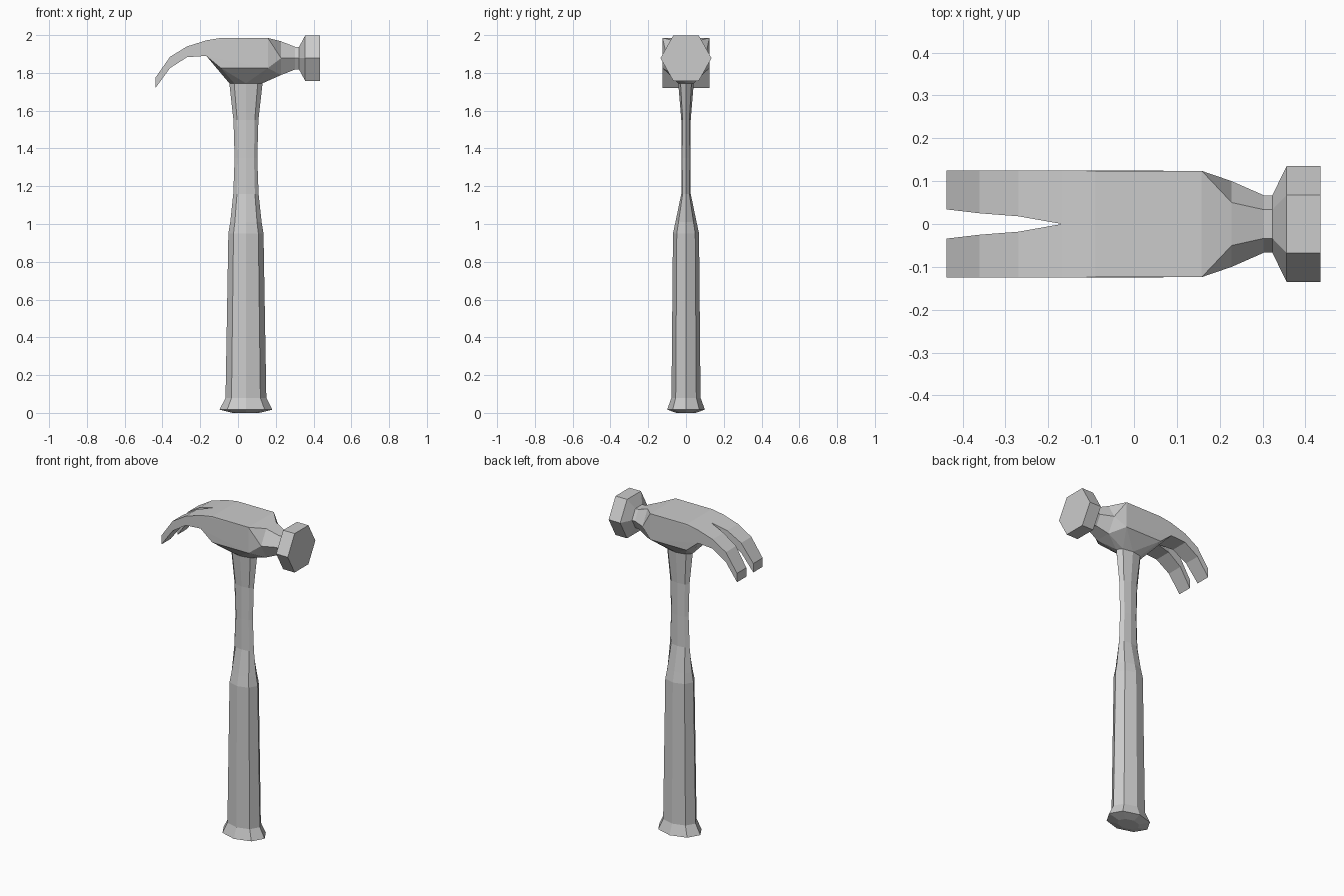
import bpy, bmesh
from math import cos, sin, pi

if "Cube" in bpy.data.objects:
    bpy.data.objects.remove(bpy.data.objects["Cube"])

AX = 0.042      # handle axis in x
HZ = 1.878      # striking face axis in z


def finish(bm, name):
    bmesh.ops.remove_doubles(bm, verts=bm.verts, dist=1e-5)
    bmesh.ops.recalc_face_normals(bm, faces=bm.faces)
    me = bpy.data.meshes.new(name)
    bm.to_mesh(me)
    bm.free()
    ob = bpy.data.objects.new(name, me)
    bpy.context.collection.objects.link(ob)
    return ob


def loft(bm, rings, cap_start=False, cap_end=False):
    vs = [[bm.verts.new(p) for p in r] for r in rings]
    n = len(vs[0])
    for a, b in zip(vs, vs[1:]):
        for i in range(n):
            j = (i + 1) % n
            bm.faces.new((a[i], a[j], b[j], b[i]))
    if cap_start:
        bm.faces.new(vs[0][::-1])
    if cap_end:
        bm.faces.new(vs[-1])


def octagon(z, rx, ry):
    return [(AX + rx * cos(i * pi / 4), ry * sin(i * pi / 4), z) for i in range(8)]


def hexagon(x, r):
    return [(x, r * cos(i * pi / 3), HZ + r * 1.03 * sin(i * pi / 3)) for i in range(6)]


# handle: octagonal rings (z, half width x, half depth y)
grip = [(0.0, 0.07, 0.05), (0.017, 0.14, 0.1), (0.08, 0.108, 0.077),
        (0.95, 0.093, 0.069), (1.01, 0.083, 0.056), (1.16, 0.067, 0.025),
        (1.35, 0.06, 0.024), (1.55, 0.066, 0.025), (1.745, 0.088, 0.041)]
bm = bmesh.new()
loft(bm, [octagon(*g) for g in grip], cap_start=True)
finish(bm, "handle")

# neck and striking face: hexagonal rings (x, radius)
poll = [(0.228, 0.1), (0.303, 0.067), (0.323, 0.067), (0.356, 0.135), (0.435, 0.135)]
bm = bmesh.new()
loft(bm, [hexagon(*p) for p in poll], cap_end=True)
finish(bm, "striking_face")

# claw: one prong (x, top z, bottom z, inner y), mirrored
claw = [(-0.168, 1.972, 1.89, 0.0), (-0.27, 1.94, 1.883, 0.018),
        (-0.36, 1.885, 1.825, 0.025), (-0.437, 1.775, 1.72, 0.034)]
bm = bmesh.new()
for s in (1, -1):
    rings = [[(x, s * yi, t), (x, s * 0.125, t), (x, s * 0.125, b), (x, s * yi, b)]
             for x, t, b, yi in claw]
    loft(bm, rings, cap_end=True)
# remove the hidden wall seam at the notch root is zero-width, so nothing is left over
finish(bm, "claw")

# head block: hull between claw root, neck root and handle top, left open at the joints
pts = [(x, s * 0.124, z) for s in (1, -1) for x, z in
       [(-0.09, 1.985), (0.158, 1.985), (0.158, 1.825), (-0.09, 1.825)]]
pts += [(-0.168, s * 0.125, z) for s in (1, -1) for z in (1.972, 1.89)]
pts += octagon(*grip[-1]) + hexagon(*poll[0])
bm = bmesh.new()
for p in pts:
    bm.verts.new(p)
res = bmesh.ops.convex_hull(bm, input=bm.verts)
inner = [g for g in res["geom_interior"] if isinstance(g, bmesh.types.BMVert)]
bmesh.ops.delete(bm, geom=inner, context='VERTS')
bmesh.ops.recalc_face_normals(bm, faces=bm.faces)
joints = [f for f in bm.faces
          if abs(f.normal.x) > 0.99 or f.normal.z < -0.99]
bmesh.ops.delete(bm, geom=joints, context='FACES')
bmesh.ops.dissolve_limit(bm, angle_limit=0.01, verts=bm.verts, edges=bm.edges)
finish(bm, "head_block")
